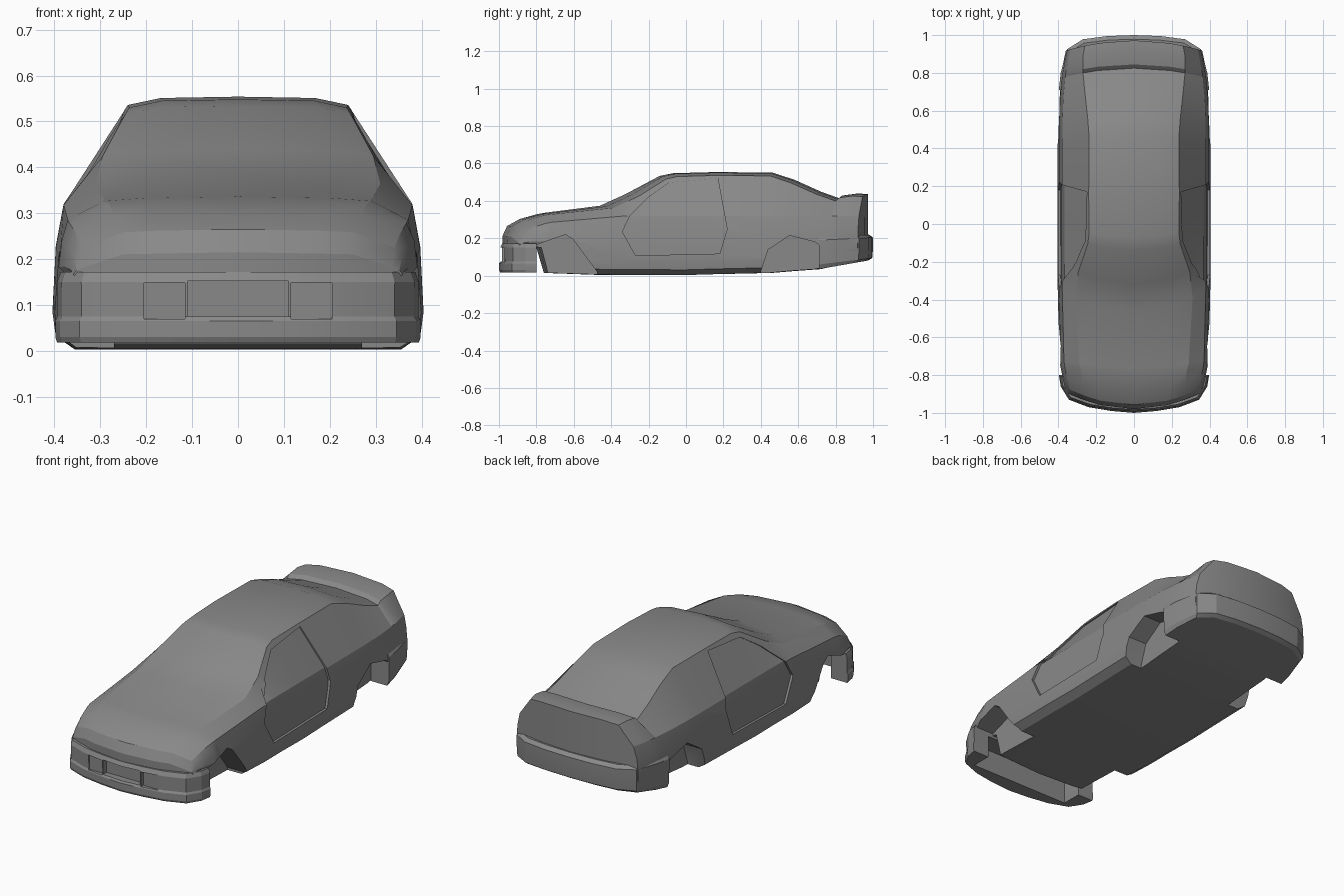
import bpy, bmesh, math

if "Cube" in bpy.data.objects:
    bpy.data.objects.remove(bpy.data.objects["Cube"])

grey = bpy.data.materials.new("dark_grey")
grey.diffuse_color = (.25, .25, .25, 1)
grey.use_nodes = True
grey.node_tree.nodes["Principled BSDF"].inputs["Base Color"].default_value = grey.diffuse_color


def finish(name, verts, faces):
    mesh = bpy.data.meshes.new(name)
    bm = bmesh.new()
    vs = [bm.verts.new(v) for v in verts]
    for f in faces:
        bm.faces.new([vs[i] for i in f])
    bmesh.ops.recalc_face_normals(bm, faces=bm.faces[:])
    bm.to_mesh(mesh)
    bm.free()
    mesh.materials.append(grey)
    ob = bpy.data.objects.new(name, mesh)
    bpy.context.collection.objects.link(ob)
    return ob


def bridge(n, rings):
    """Quads joining consecutive rings of n points."""
    return [(k * n + i, k * n + (i + 1) % n, k * n + n + (i + 1) % n, k * n + n + i)
            for k in range(rings - 1) for i in range(n)]


def section(y, bow, zt, wt, zb, sx):
    """Closed ring of 18 points across the car, bowed in plan; sides follow from rules."""
    w = .40 - .045 * max(0, (abs(y) - .45) / .53) ** 3
    zs = min(.32, .85 * zt)
    h = zs - zb
    half = [(0, zt), (.7 * wt, zt - .003), (wt, zt - .04 * (zt - .1)), (w - .02, zs),
            (w - .003, zb + .7 * h), (w + .004, zb + .25 * h), (w - .003, zb + .09 * h),
            (w - .045, zb), (.55 * w, zb), (0, zb)]
    ring = half + [(-x, z) for x, z in half[8:0:-1]]
    return [(x * sx, y + bow * (x / .38) ** 2, z) for x, z in ring]


def loft(name, stations, sx=1.0):
    verts = [p for s in stations for p in section(*s, sx)]
    n = 18
    faces = bridge(n, len(stations))
    for base in (0, (len(stations) - 1) * n):
        for q in ((0, 1, 8, 9), (1, 2, 7, 8), (2, 3, 6, 7), (3, 4, 5, 6)):
            faces.append([base + i for i in q])
            faces.append([base + (n - i) % n for i in q])
    return finish(name, verts, faces)


def prism(poly, x0, x1, both=True):
    """Side-view polygon extruded along x, optionally on both sides."""
    verts, faces, n = [], [], len(poly)
    for s in ((1, -1) if both else (1,)):
        b = len(verts)
        verts += [(s * x, y, z) for x in (x0, x1) for y, z in poly]
        faces += [tuple(range(b, b + n)), tuple(range(b + n, b + 2 * n))]
        faces += [tuple(b + i for i in f) for f in bridge(n, 2)]
    ob = finish("cutter", verts, faces)
    ob.hide_render = True
    return ob


def carve(ob, cutter, op='DIFFERENCE'):
    m = ob.modifiers.new("cut", 'BOOLEAN')
    m.operation, m.object, m.solver = op, cutter, 'EXACT'
    bpy.context.view_layer.objects.active = ob
    bpy.ops.object.modifier_apply(modifier=m.name)
    bpy.data.objects.remove(cutter)


def bumper(name, outline, levels):
    """Plan outline stacked through levels (z, inset, slope along y)."""
    y0 = outline[0][1]
    plan = outline + [(-x, y) for x, y in outline[-2::-1]]
    n, top = len(plan), len(levels) - 1
    verts = [(x * (1 - inset), y0 + (y - y0) * (1 - 3 * inset), z + slope * (y - y0))
             for z, inset, slope in levels for x, y in plan]
    faces = bridge(n, len(levels))
    faces += [tuple(range(n)), tuple(range(top * n, top * n + n))]
    return finish(name, verts, faces)


def box(y0, y1, z0, z1):
    return [(y0, z0), (y1, z0), (y1, z1), (y0, z1)]


# y, plan bow, top z, top half width, floor z
stations = [
    (-.98, .10, .215, .25, .16),
    (-.957, .10, .265, .25, .16),
    (-.89, .08, .303, .27, .16),
    (-.80, .05, .328, .28, .15),
    (-.76, .04, .336, .29, .015),
    (-.46, .11, .374, .31, .004),
    (-.32, .11, .438, .295, .005),
    (-.14, .08, .534, .245, .003),
    (-.07, .06, .548, .237, .003),
    (.15, 0, .554, .24, .008),
    (.46, -.03, .552, .237, .015),
    (.58, -.05, .513, .245, .025),
    (.72, -.05, .45, .26, .035),
    (.825, -.05, .412, .27, .06),
    (.845, -.05, .43, .27, .07),
    (.92, -.06, .44, .27, .08),
    (.972, -.06, .436, .26, .10),
]

# Body shell with wheel wells and door recess
body = loft("body_shell", stations)
door_outline = [(-.34, .235), (-.30, .32), (-.20, .42), (-.09, .498), (.17, .522),
                (.205, .33), (.22, .25), (.18, .118), (-.27, .108)]
carve(body, prism(door_outline, .12, .5))
front_arch = [(-.80, -.1), (-.80, .165), (-.645, .22), (-.605, .195), (-.475, .02), (-.475, -.1)]
rear_arch = [(.40, -.1), (.40, .02), (.44, .14), (.555, .215), (.69, .18), (.715, .16), (.715, -.1)]
carve(body, prism(front_arch, .27, .5))
carve(body, prism(rear_arch, .29, .5))

# Doors with side windows, set slightly inside the shell
doors = loft("doors", stations, .967)
carve(doors, prism(door_outline, .12, .5), 'INTERSECT')

# Front bumper with lip, intakes and hollow underside
front = bumper("front_bumper",
               [(.398, -.80), (.388, -.86), (.345, -.93), (.24, -.97), (.12, -.99), (0, -1)],
               [(.018, .01, 0), (.03, 0, 0), (.065, 0, 0), (.075, .012, 0), (.15, .01, 0), (.172, .03, 0)])
carve(front, prism(box(-1.1, -.955, .075, .152), -.11, .11, False))
carve(front, prism(box(-1.1, -.965, .07, .148), .115, .205))
carve(front, prism(box(-.91, -.7, -.1, .14), -.30, .30, False))

# Rear bumper, its underside rising to the tail
rear = bumper("rear_bumper",
              [(.398, .71), (.388, .80), (.355, .925), (.27, .978), (.14, .995), (0, 1)],
              [(.035, .03, .16), (.06, .005, .12), (.13, 0, .05), (.19, 0, .05), (.205, .025, .05)])

for ob in (body, doors, front, rear):
    bpy.ops.object.select_all(action='DESELECT')
    ob.select_set(True)
    bpy.context.view_layer.objects.active = ob
    bpy.ops.object.shade_smooth_by_angle(angle=math.radians(20))
